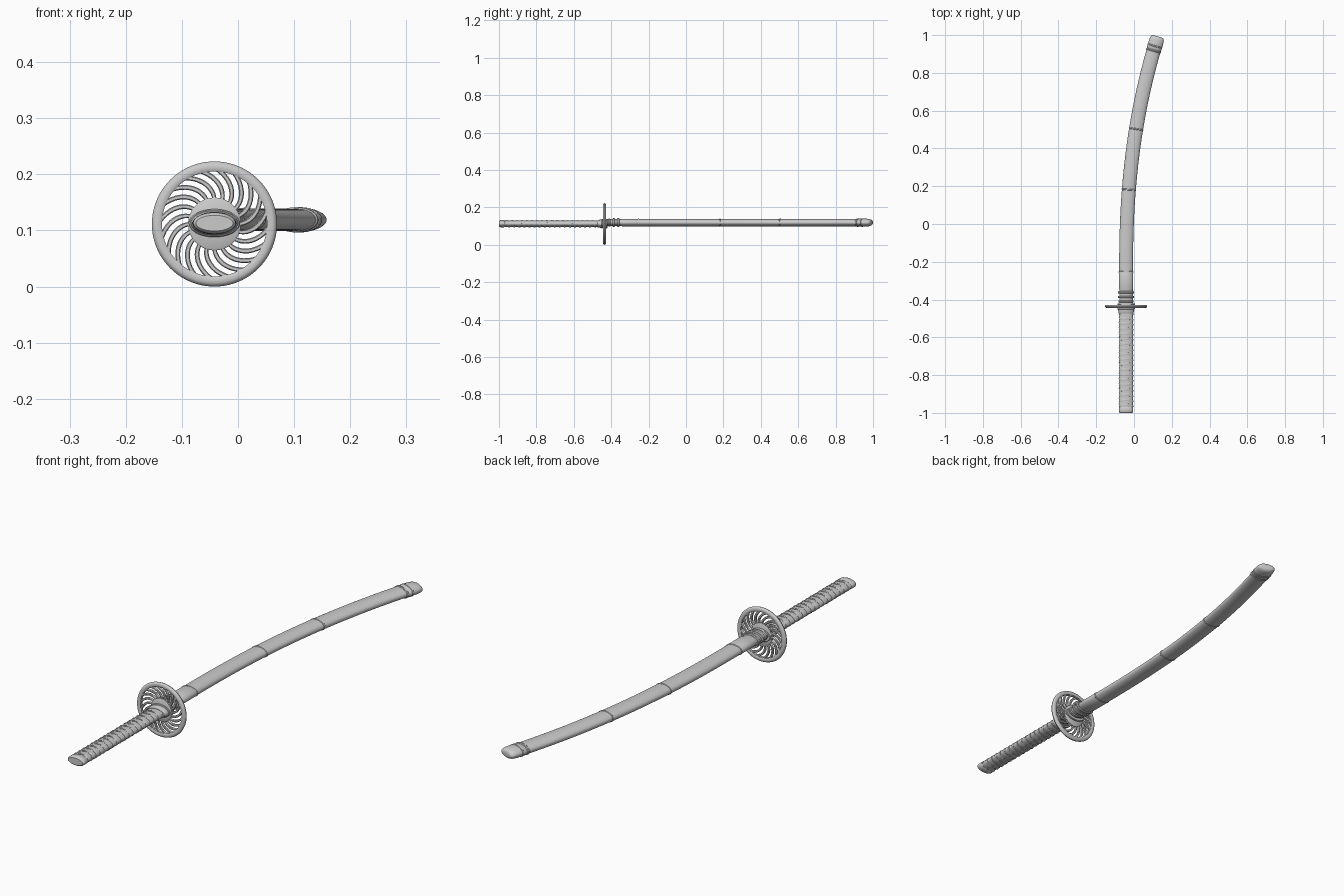
import bpy, bmesh
from math import sin, cos, pi, atan

if "Cube" in bpy.data.objects:
    bpy.data.objects.remove(bpy.data.objects["Cube"])

HX, HZ, SZ = -0.042, 0.113, 0.119      # handle centre x/z, scabbard centre z
GX, GY, GZ = -0.042, -0.436, 0.1115    # guard centre


def finish(name, bm, angle=40):
    bmesh.ops.recalc_face_normals(bm, faces=bm.faces)
    me = bpy.data.meshes.new(name)
    bm.to_mesh(me)
    bm.free()
    ob = bpy.data.objects.new(name, me)
    bpy.context.collection.objects.link(ob)
    bpy.ops.object.select_all(action='DESELECT')
    ob.select_set(True)
    bpy.context.view_layer.objects.active = ob
    bpy.ops.object.shade_smooth_by_angle(angle=angle * pi / 180)
    return ob


def bridge(bm, rings, closed=False):
    n = len(rings[0])
    pairs = list(zip(rings, rings[1:])) + ([(rings[-1], rings[0])] if closed else [])
    for a, b in pairs:
        for i in range(n):
            j = (i + 1) % n
            bm.faces.new((a[i], a[j], b[j], b[i]))


def centre(y):
    """Curved centre line of the scabbard: x and slope."""
    t = max(0, (y + 0.25) / 1.22)
    return HX + 0.161 * t ** 2.3, 2.3 * 0.161 / 1.22 * t ** 1.3


def loft(name, sections, z, seg=48):
    """Elliptical sections (y, half width, half height) along the centre line."""
    bm = bmesh.new()
    rings = []
    for y, a, b in sections:
        x, s = centre(y)
        k = atan(s)
        rings.append([bm.verts.new((x + a * cos(t) * cos(k), y - a * cos(t) * sin(k), z + b * sin(t)))
                      for t in (2 * pi * i / seg for i in range(seg))])
    bridge(bm, rings)
    bm.faces.new(rings[0])
    bm.faces.new(rings[-1])
    return finish(name, bm)


def band(name, y, w, a, b, z=SZ):
    c = w * 0.25
    loft(name, [(y - w / 2, a - c, b - c), (y - w / 4, a, b), (y + w / 4, a, b), (y + w / 2, a - c, b - c)], z)


# Handle core, pommel and collar
loft("handle_core", [(-0.98, 0.036, 0.0165), (-0.45, 0.036, 0.0165)], HZ)
loft("pommel", [(-1.0, 0.033, 0.014), (-0.997, 0.036, 0.017), (-0.992, 0.038, 0.019),
                (-0.972, 0.038, 0.019), (-0.969, 0.036, 0.017)], HZ)
loft("handle_collar", [(-0.475, 0.037, 0.018), (-0.472, 0.040, 0.020), (-0.455, 0.042, 0.022),
                       (-0.444, 0.042, 0.022)], HZ)
for i, y in enumerate((-0.448, -0.424)):
    band(f"guard_washer_{i}", y, 0.008, 0.046, 0.025, HZ)


# Crossing cord wraps on the handle
def wrap(name, hand, phase):
    bm = bmesh.new()
    y0, y1, pitch, step = -0.965, -0.477, 0.027, 32
    n = int((y1 - y0) / pitch * step)
    rings = []
    for i in range(n + 1):
        t = hand * 2 * pi * i / step + phase
        y = y0 + pitch * i / step
        lift = 0.001 * hand * cos(2 * t)
        ring = []
        for j in range(6):
            u = 2 * pi * j / 6
            r = 0.0025 * cos(u) + lift
            ring.append(bm.verts.new((HX + (0.0355 + r) * cos(t), y + 0.006 * sin(u),
                                      HZ + (0.0165 + r) * sin(t))))
        rings.append(ring)
    bridge(bm, rings)
    bm.faces.new(rings[0])
    bm.faces.new(rings[-1])
    finish(name, bm, 60)


wrap("cord_wrap_right", 1, 0)
wrap("cord_wrap_left", -1, pi)


# Guard: rim and hub turned around y, with curved spokes between
def turned(name, profile, seg=96):
    bm = bmesh.new()
    rings = [[bm.verts.new((GX + r * cos(t), GY + h, GZ + r * sin(t))) for r, h in profile]
             for t in (2 * pi * i / seg for i in range(seg))]
    bridge(bm, rings, closed=True)
    finish(name, bm)


turned("guard_rim", [(0.0935, -0.006), (0.097, -0.008), (0.105, -0.008), (0.1095, -0.005), (0.1115, 0),
                     (0.1095, 0.005), (0.105, 0.008), (0.097, 0.008), (0.0935, 0.006)])
turned("guard_hub", [(0.01, -0.007), (0.044, -0.007), (0.047, -0.005), (0.047, 0.005),
                     (0.044, 0.007), (0.01, 0.007)])

SPOKES = 20
bm = bmesh.new()
for k in range(SPOKES):
    rings = []
    for i in range(11):
        f = i / 10
        r = 0.043 + 0.053 * f
        t = 2 * pi * k / SPOKES + 0.55 * f ** 1.6
        w = 0.25 * 2 * pi / SPOKES
        rings.append([bm.verts.new((GX + r * cos(t + s * w), GY + h, GZ + r * sin(t + s * w)))
                      for s, h in ((-1, -0.003), (-0.6, -0.005), (0.6, -0.005), (1, -0.003),
                                   (1, 0.003), (0.6, 0.005), (-0.6, 0.005), (-1, 0.003))])
    bridge(bm, rings)
    bm.faces.new(rings[0])
    bm.faces.new(rings[-1])
finish("guard_spokes", bm)

# Scabbard: mouth section, curved body and end cap
loft("scabbard_mouth", [(-0.43, 0.036, 0.019), (-0.345, 0.036, 0.019), (-0.34, 0.0375, 0.0205),
                        (-0.254, 0.0375, 0.0205), (-0.25, 0.036, 0.019)], SZ)
loft("scabbard_body", [(-0.26 + 1.22 * i / 40, 0.0365 + 0.001 * i / 40, 0.0197) for i in range(41)], SZ)
loft("scabbard_end_cap", [(0.925, 0.0375, 0.0195), (0.928, 0.039, 0.021), (0.955, 0.039, 0.021),
                          (0.970, 0.0385, 0.0205), (0.981, 0.037, 0.019), (0.988, 0.034, 0.016),
                          (0.992, 0.029, 0.011), (0.993, 0.022, 0.006)], SZ)

# Raised bands along the scabbard
for i, (y, w, a, b) in enumerate(((-0.41, 0.012, 0.040, 0.022), (-0.386, 0.012, 0.043, 0.0235),
                                  (-0.362, 0.012, 0.043, 0.0235), (-0.254, 0.008, 0.0388, 0.0215),
                                  (0.182, 0.008, 0.0388, 0.0215), (0.503, 0.008, 0.039, 0.0215),
                                  (0.918, 0.010, 0.0405, 0.0225), (0.942, 0.010, 0.0405, 0.0225))):
    band(f"scabbard_band_{i}", y, w, a, b)
